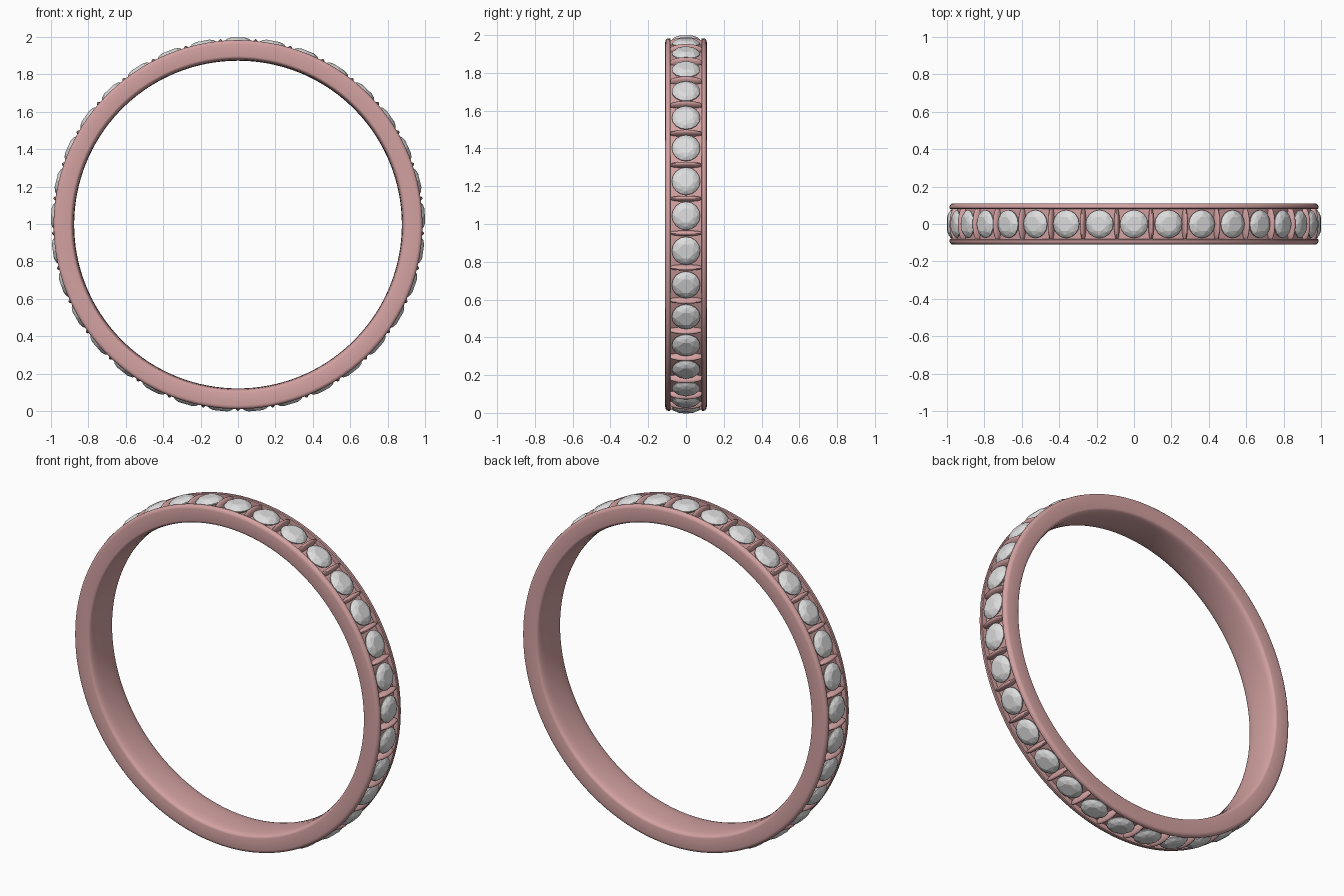
import bpy, bmesh, math
from mathutils import Matrix, Vector

if "Cube" in bpy.data.objects:
    bpy.data.objects.remove(bpy.data.objects["Cube"])

COUNT = 33          # stones around the band
CENTER = Vector((0, 0, 0.997))


def material(name, rgb):
    m = bpy.data.materials.new(name)
    m.diffuse_color = (*rgb, 1)
    m.use_nodes = True
    m.node_tree.nodes["Principled BSDF"].inputs["Base Color"].default_value = m.diffuse_color
    return m


rose = material("rose_metal", (0.66, 0.36, 0.36))
clear = material("pale_stone", (0.72, 0.72, 0.72))


def finish(name, bm, mat, smooth):
    bmesh.ops.recalc_face_normals(bm, faces=bm.faces)
    me = bpy.data.meshes.new(name)
    bm.to_mesh(me)
    bm.free()
    me.materials.append(mat)
    ob = bpy.data.objects.new(name, me)
    ob.location = CENTER
    bpy.context.collection.objects.link(ob)
    if smooth:
        bpy.ops.object.select_all(action='DESELECT')
        ob.select_set(True)
        bpy.context.view_layer.objects.active = ob
        bpy.ops.object.shade_smooth_by_angle(angle=math.radians(35))
    return ob


def around(angle):
    """Local z becomes the outward direction at this angle from the top."""
    return Matrix.Rotation(angle, 4, 'Y')


# Band: half cross-section (y, radius), mirrored, swept round the y axis
half = [(0, 0.955), (0.081, 0.955), (0.081, 0.982), (0.085, 0.986),
        (0.094, 0.986), (0.102, 0.983), (0.108, 0.976), (0.110, 0.966),
        (0.110, 0.900), (0.108, 0.893), (0.102, 0.887), (0.085, 0.882),
        (0.055, 0.878), (0, 0.876)]
section = half + [(-y, r) for y, r in half[-2:0:-1]]
bm = bmesh.new()
SEG = 132
rings = []
for i in range(SEG):
    rot = around(2 * math.pi * i / SEG)
    rings.append([bm.verts.new(rot @ Vector((0, y, r))) for y, r in section])
n = len(section)
for i in range(SEG):
    a, b = rings[i], rings[(i + 1) % SEG]
    for j in range(n):
        k = (j + 1) % n
        bm.faces.new((a[j], a[k], b[k], b[j]))
finish("band", bm, rose, True)

# Faceted stones: table, crown, girdle and pavilion point
levels = [(8, 0.040, 1.000, 0.5), (8, 0.060, 0.992, 0.0),
          (16, 0.075, 0.977, 0.0), (16, 0.075, 0.972, 0.0), (1, 0.0, 0.92, 0.0)]
bm = bmesh.new()
for s in range(COUNT):
    rot = around(2 * math.pi * s / COUNT)
    pts = []
    for sides, rad, height, turn in levels:
        for i in range(sides):
            t = 2 * math.pi * (i + turn) / sides
            pts.append(bm.verts.new(rot @ Vector((rad * math.cos(t), rad * math.sin(t), height))))
    bmesh.ops.convex_hull(bm, input=pts)
finish("stones", bm, clear, False)

# Rounded, tapering bars between the stones
bm = bmesh.new()
for s in range(COUNT):
    m = (around(2 * math.pi * (s + 0.5) / COUNT) @ Matrix.Translation((0, 0, 0.963))
         @ Matrix.Diagonal((0.015, 0.092, 0.033, 1)))
    bmesh.ops.create_uvsphere(bm, u_segments=16, v_segments=12, radius=1, matrix=m)
finish("divider_bars", bm, rose, True)
